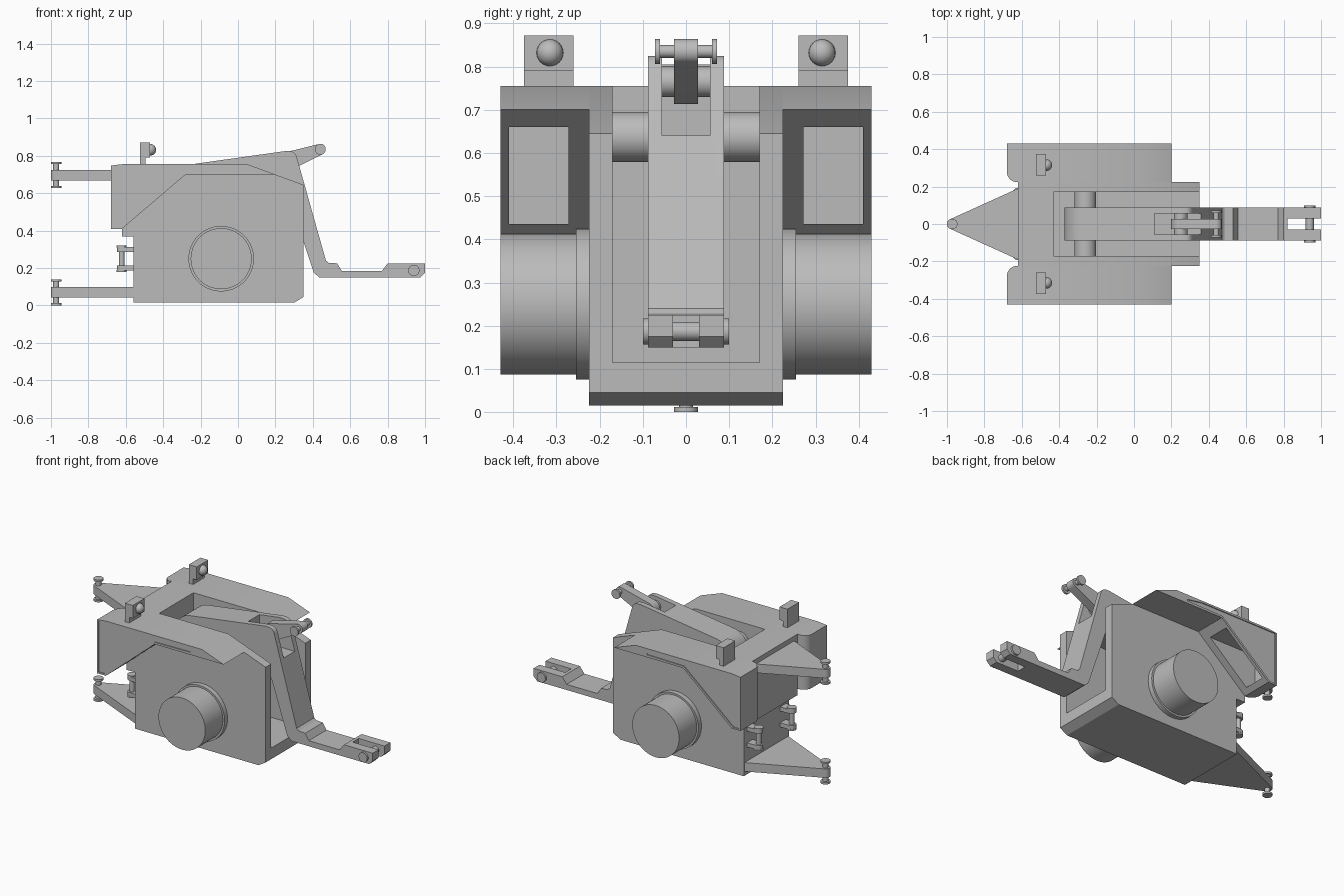
import bpy
import bmesh
from math import cos, sin, radians
from mathutils import Matrix, Vector

cube = bpy.data.objects.get("Cube")
if cube:
    bpy.data.objects.remove(cube, do_unlink=True)

grey = bpy.data.materials.new("plain_grey")
grey.use_nodes = True
grey.diffuse_color = (0.5, 0.5, 0.5, 1)
grey.node_tree.nodes["Principled BSDF"].inputs["Base Color"].default_value = (0.5, 0.5, 0.5, 1)


def finish(name, bm, smooth=True):
    bmesh.ops.recalc_face_normals(bm, faces=bm.faces)
    mesh = bpy.data.meshes.new(name)
    bm.to_mesh(mesh)
    bm.free()
    mesh.materials.append(grey)
    ob = bpy.data.objects.new(name, mesh)
    bpy.context.collection.objects.link(ob)
    if smooth:
        shade(ob)
    return ob


def shade(ob):
    bpy.ops.object.select_all(action='DESELECT')
    ob.select_set(True)
    bpy.context.view_layer.objects.active = ob
    bpy.ops.object.shade_smooth_by_angle(angle=radians(30))


def prism(name, pts, lo, hi, axis='Y', round_edge=None):
    """Extrude an XZ profile along Y, or an XY profile along Z."""
    bm = bmesh.new()
    place = (lambda p, d: (p[0], d, p[1])) if axis == 'Y' else (lambda p, d: (p[0], p[1], d))
    face = bm.faces.new([bm.verts.new(place(p, lo)) for p in pts])
    ext = bmesh.ops.extrude_face_region(bm, geom=[face])
    shift = Vector(place((0, 0), hi - lo))
    bmesh.ops.translate(bm, vec=shift, verts=[v for v in ext["geom"] if isinstance(v, bmesh.types.BMVert)])
    if round_edge:
        edges = [e for e in bm.edges if all(round_edge(v.co) for v in e.verts)]
        bmesh.ops.bevel(bm, geom=edges, offset=0.055, segments=6, profile=0.5, affect='EDGES')
    return finish(name, bm)


def box(name, x, y, z):
    return prism(name, [(x[0], z[0]), (x[1], z[0]), (x[1], z[1]), (x[0], z[1])], y[0], y[1])


def rod(name, a, b, radius, sides=32):
    a, b = Vector(a), Vector(b)
    bm = bmesh.new()
    turn = (b - a).to_track_quat('Z', 'Y').to_matrix().to_4x4()
    bmesh.ops.create_cone(bm, cap_ends=True, segments=sides, radius1=radius, radius2=radius,
                          depth=(b - a).length, matrix=Matrix.Translation((a + b) / 2) @ turn)
    return finish(name, bm)


def arc(cx, cz, r, start, end, steps=12):
    angles = [radians(start + (end - start) * i / steps) for i in range(steps + 1)]
    return [(cx + r * cos(t), cz + r * sin(t)) for t in angles]


def cut(ob, cutter):
    mod = ob.modifiers.new("cut", 'BOOLEAN')
    mod.object = cutter
    mod.operation = 'DIFFERENCE'
    mod.solver = 'EXACT'
    bpy.context.view_layer.update()
    bpy.ops.object.select_all(action='DESELECT')
    ob.select_set(True)
    bpy.context.view_layer.objects.active = ob
    bpy.ops.object.modifier_apply(modifier=mod.name)
    bpy.data.objects.remove(cutter, do_unlink=True)
    shade(ob)


# Main body with the channel for the arm
body = prism("body", [(-0.56, 0.015), (0.30, 0.015), (0.35, 0.045), (0.35, 0.645), (0.05, 0.755),
                      (-0.62, 0.755), (-0.62, 0.37), (-0.56, 0.37)], -0.225, 0.225)
cut(body, box("channel_cutter", (-0.43, 0.6), (-0.17, 0.17), (0.115, 1.0)))

fender_profile = [(-0.68, 0.41), (-0.62, 0.41), (-0.28, 0.70), (0.2, 0.70),
                  (0.05, 0.755), (-0.62, 0.755), (-0.68, 0.748)]
panel_profile = [(-0.67, 0.42), (-0.63, 0.42), (-0.285, 0.712), (-0.03, 0.716),
                 (-0.03, 0.725), (-0.14, 0.743), (-0.67, 0.743)]

for s, side in ((1, "back"), (-1, "front")):
    def span(a, b):
        return sorted((s * a, s * b))

    # Hollow fender with a shallow side panel
    fender = prism("fender_" + side, fender_profile, *span(0.224, 0.43),
                   round_edge=lambda c: c.x < -0.67 and abs(c.y) < 0.3)
    cut(fender, box("pocket_cutter", (-0.655, -0.29), span(0.272, 0.41), (0.435, 0.66)))
    cut(fender, prism("panel_cutter", panel_profile, *span(0.424, 0.5)))

    # Wheel hub and its collar
    rod("hub_" + side, (-0.09, s * 0.2, 0.25), (-0.09, s * 0.43, 0.25), 0.163, 64)
    rod("hub_collar_" + side, (-0.09, s * 0.2, 0.25), (-0.09, s * 0.255, 0.25), 0.175, 64)

    # Lamp on the fender
    box("lamp_foot_" + side, (-0.525, -0.495), span(0.26, 0.375), (0.75, 0.792))
    box("lamp_box_" + side, (-0.525, -0.47), span(0.26, 0.375), (0.79, 0.872))
    bm = bmesh.new()
    bmesh.ops.create_uvsphere(bm, u_segments=24, v_segments=12, radius=0.031,
                              matrix=Matrix.Translation((-0.469, s * 0.315, 0.832)))
    finish("lamp_lens_" + side, bm)

    # Cylinder mounts on the rear face
    for level, z in (("lower", 0.2), ("upper", 0.3)):
        ear = [(-0.55, s * 0.165 - 0.03)] + arc(-0.622, s * 0.165, 0.026, 270, 90) + [(-0.55, s * 0.165 + 0.03)]
        prism("mount_ear_" + level + "_" + side, ear, z - 0.013, z + 0.013, 'Z')
    rod("mount_pin_" + side, (-0.622, s * 0.165, 0.18), (-0.622, s * 0.165, 0.32), 0.015)
    for level, z in (("lower", 0.18), ("upper", 0.31)):
        rod("mount_cap_" + level + "_" + side, (-0.622, s * 0.165, z), (-0.622, s * 0.165, z + 0.01), 0.027)

# Articulation hinges
for level, z in (("lower", 0.07), ("upper", 0.697)):
    plate = [(-0.55, -0.222)] + arc(-0.972, 0, 0.028, 244, 116) + [(-0.55, 0.222)]
    prism("hinge_plate_" + level, plate, z - 0.028, z + 0.028, 'Z')
    rod("hinge_pin_" + level, (-0.972, 0, z - 0.065), (-0.972, 0, z + 0.065), 0.016)
    for end in (-1, 1):
        rod("hinge_cap_" + level, (-0.972, 0, z + end * 0.058), (-0.972, 0, z + end * 0.07), 0.028)

# Lifting arm with a top pocket and a forked end
arm_profile = (arc(-0.26, 0.64, 0.112, 270, 98, 20) + [(0.25, 0.825)] + arc(0.275, 0.785, 0.04, 85, 15, 5)
               + [(0.47, 0.24), (0.485, 0.228), (0.53, 0.225), (0.555, 0.185), (0.77, 0.185), (0.80, 0.225),
                  (1.0, 0.225), (1.0, 0.175), (0.975, 0.15), (0.435, 0.15), (0.405, 0.175), (0.27, 0.58)])
arm = prism("lifting_arm", arm_profile, -0.088, 0.088)
cut(arm, box("pocket_cutter", (0.11, 0.5), (-0.055, 0.055), (0.64, 1.0)))
cut(arm, box("fork_cutter", (0.82, 1.1), (-0.03, 0.03), (0.1, 0.3)))
rod("arm_pivot", (-0.26, -0.172, 0.637), (-0.26, 0.172, 0.637), 0.058)

# Fork pin
rod("fork_pin", (0.94, -0.09, 0.187), (0.94, 0.09, 0.187), 0.022)
for s in (-1, 1):
    rod("fork_pin_cap", (0.94, s * 0.085, 0.187), (0.94, s * 0.1, 0.187), 0.03)

# Upper link and its pins
link = arc(0.25, 0.765, 0.052, 112, 296, 16) + arc(0.44, 0.835, 0.029, -64, 112, 16)
prism("upper_link", link, -0.028, 0.028)
rod("link_base_pin", (0.25, -0.06, 0.765), (0.25, 0.06, 0.765), 0.036)
rod("link_tip_pin", (0.44, -0.065, 0.835), (0.44, 0.065, 0.835), 0.015)
for s in (-1, 1):
    rod("link_tip_cap", (0.44, s * 0.06, 0.835), (0.44, s * 0.072, 0.835), 0.029)
